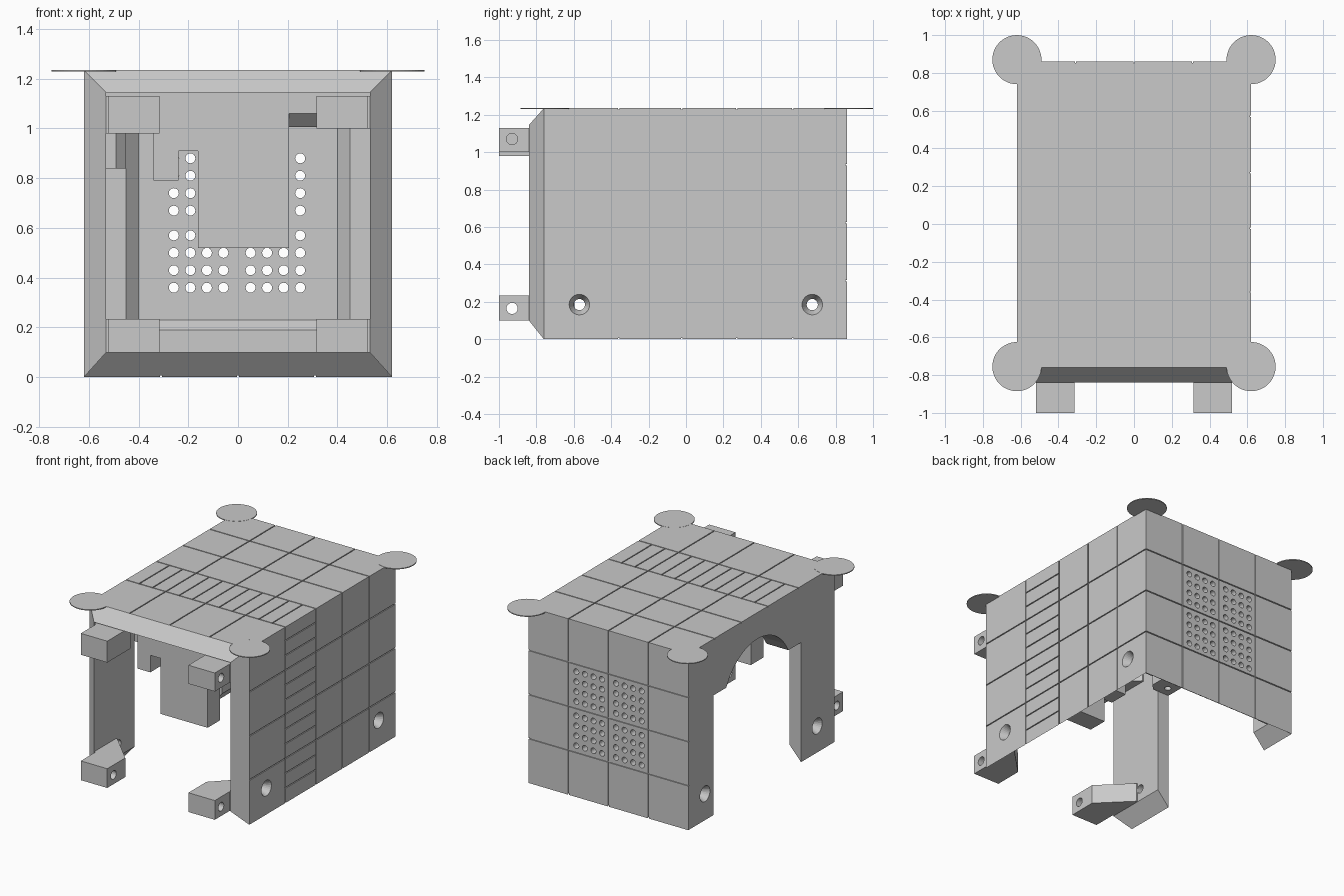
import bpy, bmesh, math
from mathutils import Matrix

cube = bpy.data.objects.get("Cube")
if cube:
    bpy.data.objects.remove(cube, do_unlink=True)

TONE = (0.585, 0.585, 0.585, 1)
grey = bpy.data.materials.new("plain_grey")
grey.use_nodes = True
grey.diffuse_color = TONE
grey.node_tree.nodes["Principled BSDF"].inputs["Base Color"].default_value = TONE


def finish(name, bm):
    bmesh.ops.recalc_face_normals(bm, faces=bm.faces[:])
    mesh = bpy.data.meshes.new(name)
    bm.to_mesh(mesh)
    bm.free()
    mesh.materials.append(grey)
    obj = bpy.data.objects.new(name, mesh)
    bpy.context.collection.objects.link(obj)
    return obj


def boxes(name, items):
    bm = bmesh.new()
    for lims in items:
        mid = [(a + b) / 2 for a, b in lims]
        size = [b - a for a, b in lims]
        bmesh.ops.create_cube(bm, size=1, matrix=Matrix.Translation(mid) @ Matrix.Diagonal((*size, 1)))
    return finish(name, bm)


def prism(name, pts, axis, lo, hi):
    """Extrude a 2D outline along the given axis."""
    bm = bmesh.new()

    def ring(t):
        out = []
        for p in pts:
            co = list(p)
            co.insert(axis, t)
            out.append(bm.verts.new(co))
        return out
    a, b = ring(lo), ring(hi)
    bm.faces.new(a)
    bm.faces.new(b)
    for i in range(len(a)):
        j = (i + 1) % len(a)
        bm.faces.new((a[i], a[j], b[j], b[i]))
    return finish(name, bm)


def rods(name, centres, axis, length, r1, r2, sides=24):
    """Cylinders or cones along an axis; r2 is the radius at the positive end."""
    turn = (Matrix.Rotation(math.pi / 2, 4, 'Y'), Matrix.Rotation(-math.pi / 2, 4, 'X'),
            Matrix.Identity(4))[axis]
    bm = bmesh.new()
    for c in centres:
        bmesh.ops.create_cone(bm, cap_ends=True, segments=sides, radius1=r1, radius2=r2,
                              depth=length, matrix=Matrix.Translation(c) @ turn)
    return finish(name, bm)


def cut(target, cutter):
    cutter.hide_render = True
    mod = target.modifiers.new("cut", 'BOOLEAN')
    mod.operation, mod.solver, mod.object = 'DIFFERENCE', 'EXACT', cutter
    bpy.context.view_layer.objects.active = target
    bpy.ops.object.modifier_apply(modifier=mod.name)
    bpy.data.objects.remove(cutter, do_unlink=True)


# Shell: four mitred walls, open at the front and underneath
OUT = ((-.62, .62), (-.76, .86), (0, 1.235))
INN = ((-.53, .53), (-.84, .77), (.1, 1.145))
bm = bmesh.new()
V = {}
for k, lims in enumerate((OUT, INN)):
    for i in (0, 1):
        for j in (0, 1):
            for l in (0, 1):
                V[k, i, j, l] = bm.verts.new((lims[0][i], lims[1][j], lims[2][l]))
for axis, side in ((0, 0), (0, 1), (1, 1), (2, 1)):
    for k in (0, 1):
        quad = []
        for p in ((0, 0), (0, 1), (1, 1), (1, 0)):
            c = list(p)
            c.insert(axis, side)
            quad.append(V[(k, *c)])
        bm.faces.new(quad)
rim_edges = [((0, 0, 0), (0, 0, 1)), ((0, 0, 1), (1, 0, 1)), ((1, 0, 1), (1, 0, 0)),
             ((0, 0, 0), (0, 1, 0)), ((0, 1, 0), (1, 1, 0)), ((1, 1, 0), (1, 0, 0))]
for a, b in rim_edges:
    bm.faces.new((V[(0, *a)], V[(0, *b)], V[(1, *b)], V[(1, *a)]))
shell = finish("shell", bm)

# Stepped, arched opening in the right wall, with a thicker lintel inside it
arch = [(-.39, -.1), (.58, -.1), (.58, .84)]
for i in range(19):
    y = .44 - .69 * i / 18
    arch.append((y, .662 + math.sqrt(.388 ** 2 - (y - .095) ** 2)))
arch.append((-.39, .84))
lintel = prism("arch_lintel", [(-.53, -.39), (-.49, -.39), (-.45, -.35), (-.45, .54), (-.49, .58),
                               (-.53, .58)], 2, .84, 1.145)
for part in (shell, lintel):
    cut(part, prism("arch_cutter", arch, 0, -.75, -.4))
for y in (-.32, .51):
    for part in (shell, lintel):
        cut(part, rods("ledge_hole_cutter", [(-.555, y, .85)], 2, .16, .022, .022))

# Panel grooves
W, D = .0035, .007
rows = (-.36, -.022, .272, .57)
cols = (-.31, 0, .31)
levels = (.313, .622, .932)
top, side, back = (1.235 - D, 1.3), (.62 - D, .7), (.86 - D, .95)
band = (rows[0], rows[1])
wide_x, wide_y, wide_z = (-.7, .7), (-.76, .95), (-.1, 1.3)


def slit(c):
    return (c - W, c + W)


minor = [n for n in range(-5, 6) if n % 3]
cut(shell, boxes("groove_cutter", [(wide_x, slit(y), top) for y in rows]))
cut(shell, boxes("groove_cutter", [(slit(x), wide_y, top) for x in cols]
                 + [(slit(n * .1033), band, top) for n in minor]))
cut(shell, boxes("groove_cutter", [(side, slit(y), wide_z) for y in rows]))
cut(shell, boxes("groove_cutter", [(side, wide_y, slit(z)) for z in levels]
                 + [(side, band, slit(.622 + n * .1033)) for n in minor]))
cut(shell, boxes("groove_cutter", [(slit(x), back, wide_z) for x in cols]))
cut(shell, boxes("groove_cutter", [(wide_x, back, slit(z)) for z in levels]))

# Grille of round holes in the back wall
grille = [(sx * (.0545 + .0665 * i) - .004, .8, z0 + .07 * j)
          for sx in (-1, 1) for i in range(4) for z0 in (.36, .67) for j in range(4)]
cut(shell, rods("grille_cutter", grille, 1, .4, .02, .02, 16))

# Countersunk screw holes in both side walls
screws = [(-.57, .185), (.675, .185)]
cut(shell, rods("screw_cutter", [(s * .57, y, z) for s in (-1, 1) for y, z in screws], 0, .3, .03, .03))
cut(shell, rods("sink_cutter", [(.6, y, z) for y, z in screws], 0, .06, .03, .06))
cut(shell, rods("sink_cutter", [(-.6, y, z) for y, z in screws], 0, .06, .06, .03))

# Chamfered rim around the inside of the back wall
for s, name in ((-1, "right_back_rim"), (1, "left_back_rim")):
    prism(name, [(s * .535, .72), (s * .45, .72), (s * .395, .775), (s * .535, .775)], 2, .1, 1.145)
prism("bottom_back_rim", [(.725, .1), (.725, .19), (.775, .235), (.775, .1)], 0, -.52, .52)

# Front mounting tabs with angled gussets; the upper right one is longer
for s, word in ((-1, "right"), (1, "left")):
    def plan(reach):
        return [(s * .52, -1), (s * .315, -1), (s * .315, reach), (s * .52, reach + .205),
                (s * .535, reach + .205), (s * .535, -.835), (s * .52, -.835)]
    low = prism(word + "_lower_tab", plan(-.8), 2, .1, .235)
    cut(low, rods("tab_cutter", [(s * .42, -.93, .165)], 0, .4, .03, .03))
    high = prism(word + "_upper_tab", plan(-.74 if s < 0 else -.8), 2, .98 if s < 0 else 1.0, 1.13)
    if s > 0:
        cut(high, rods("tab_cutter", [(s * .42, -.93, 1.07)], 0, .4, .03, .03))

# Bracket hanging from the roof near the front
depth = (-.63, -.49)
boxes("bracket_plate", [((-.535, .535), depth, (1.125, 1.15))])
prism("hanging_bracket", [(-.34, 1.125), (-.34, .79), (-.24, .79), (-.24, .91), (-.16, .91),
                          (-.16, .52), (.205, .52), (.205, 1.125)], 1, *depth)
prism("bracket_wedge", [(-.625, 1.125), (-.625, 1.06), (-.57, 1.005), (-.49, 1.005), (-.49, 1.125)],
      0, .2, .32)

# Thin round pads on the top corners
for sx, w1 in ((-1, "right"), (1, "left")):
    for y, w2 in ((-.755, "front"), (.87, "back")):
        rods(w1 + "_" + w2 + "_pad", [(sx * .62, y, 1.233)], 2, .006, .13, .13, 48)
